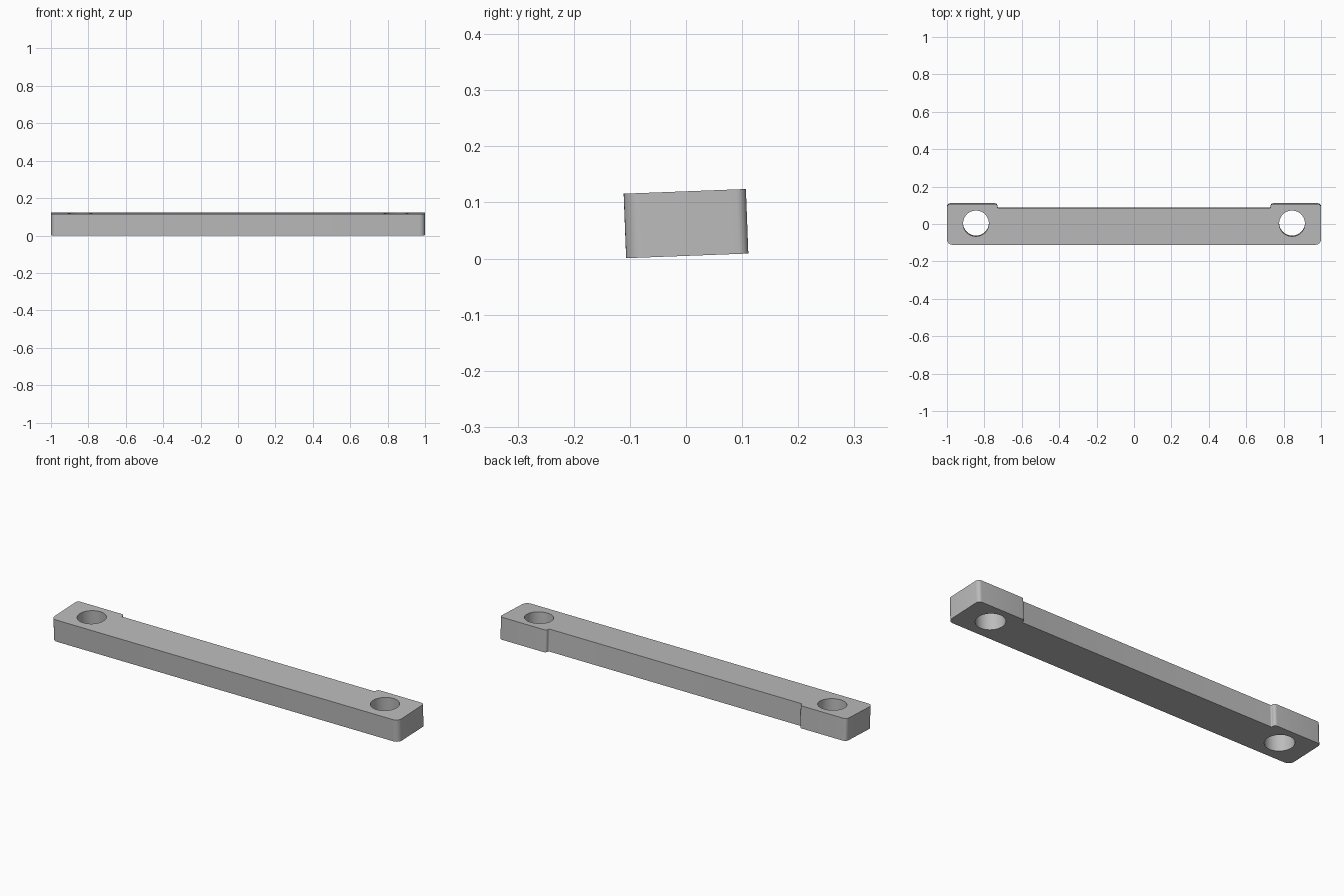
import bpy, bmesh, math
from mathutils import Vector, Matrix

if "Cube" in bpy.data.objects:
    bpy.data.objects.remove(bpy.data.objects["Cube"])

HALF_WIDTH, THICK = 0.109, 0.115
NOTCH_Y, NOTCH_X = 0.087, 0.73
TILT = Matrix.Translation((0, 0, 0.0622)) @ Matrix.Rotation(math.radians(2.2), 4, "X")

grey = bpy.data.materials.new("light grey")
grey.use_nodes = True
colour = (0.5, 0.5, 0.5, 1)
grey.diffuse_color = colour
grey.node_tree.nodes["Principled BSDF"].inputs["Base Color"].default_value = colour


def rounded(corners, steps=8):
    """Outline with each right-angled corner (x, y, radius) replaced by an arc."""
    points = []
    for i, (x, y, r) in enumerate(corners):
        p = Vector((x, y))
        a = (Vector(corners[i - 1][:2]) - p).normalized()
        b = (Vector(corners[(i + 1) % len(corners)][:2]) - p).normalized()
        centre = p + (a + b) * r
        for k in range(steps + 1):
            t = math.pi / 2 * k / steps
            points.append(centre - b * r * math.cos(t) - a * r * math.sin(t))
    return points


def prism(name, outline, height):
    """Solid made by extruding an outline, centred on its own height."""
    bm = bmesh.new()
    face = bm.faces.new([bm.verts.new((p.x, p.y, -height / 2)) for p in outline])
    top = bmesh.ops.extrude_face_region(bm, geom=[face])["geom"]
    bmesh.ops.translate(bm, vec=(0, 0, height),
                        verts=[v for v in top if isinstance(v, bmesh.types.BMVert)])
    bmesh.ops.recalc_face_normals(bm, faces=bm.faces)
    mesh = bpy.data.meshes.new(name)
    bm.to_mesh(mesh)
    bm.free()
    obj = bpy.data.objects.new(name, mesh)
    bpy.context.collection.objects.link(obj)
    mesh.materials.append(grey)
    obj.matrix_world = TILT
    return obj


# Bar with rounded ends and a shallow step along the back
right_side = [(1, -HALF_WIDTH, 0.03), (1, HALF_WIDTH, 0.018),
              (NOTCH_X, HALF_WIDTH, 0.014), (NOTCH_X, NOTCH_Y, 0.006)]
left_side = [(-x, y, r) for x, y, r in reversed(right_side)]
bar = prism("mounting_bar", rounded(right_side + left_side), THICK)

# Through holes near both ends
for side, x in (("left", 0.845), ("right", -0.845)):
    circle = [Vector((x + 0.069 * math.cos(math.tau * i / 64),
                      0.005 + 0.069 * math.sin(math.tau * i / 64))) for i in range(64)]
    cutter = prism(side + "_hole_cutter", circle, THICK * 2)
    cutter.hide_render = True
    cutter.hide_set(True)
    cut = bar.modifiers.new(side + "_hole", "BOOLEAN")
    cut.operation = "DIFFERENCE"
    cut.solver = "EXACT"
    cut.object = cutter

# Bake the holes, drop the cutters and smooth the curved sides
bpy.context.view_layer.objects.active = bar
bar.select_set(True)
for modifier in list(bar.modifiers):
    cutter = modifier.object
    bpy.ops.object.modifier_apply(modifier=modifier.name)
    bpy.data.objects.remove(cutter)
bpy.ops.object.shade_smooth_by_angle(angle=math.radians(30))
